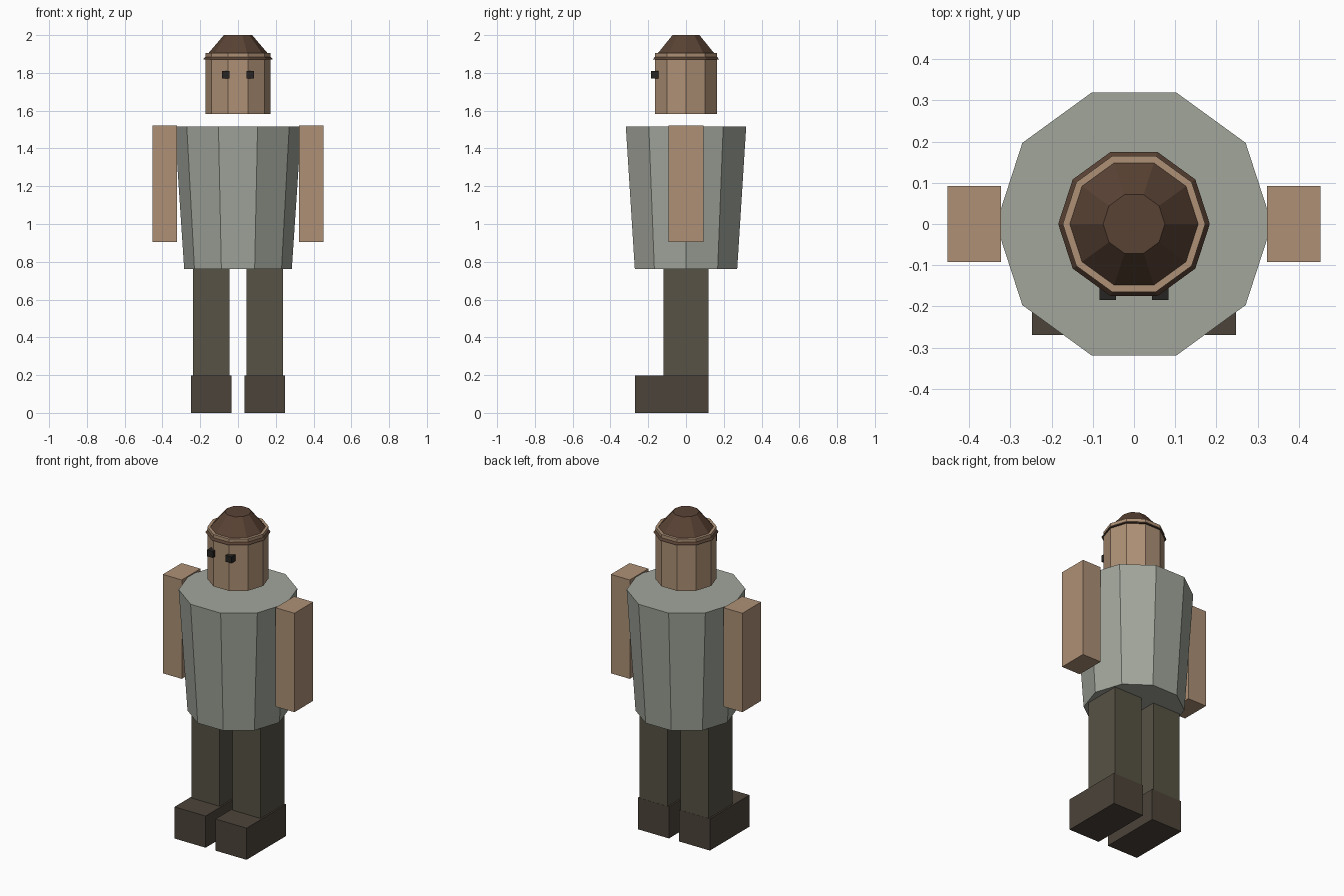
import bpy
import math

if "Cube" in bpy.data.objects:
    bpy.data.objects.remove(bpy.data.objects["Cube"])


def material(name, rgb):
    m = bpy.data.materials.new(name)
    m.diffuse_color = (*rgb, 1.0)
    m.use_nodes = True
    m.node_tree.nodes["Principled BSDF"].inputs["Base Color"].default_value = m.diffuse_color
    return m


SKIN = material("skin", (0.42, 0.28, 0.18))
SHIRT = material("shirt", (0.36, 0.38, 0.33))
TROUSERS = material("trousers", (0.095, 0.085, 0.058))
LEATHER = material("leather", (0.072, 0.057, 0.042))
HAIR = material("hair", (0.10, 0.055, 0.034))
EYES = material("dark", (0.02, 0.018, 0.016))


def box(name, x, y, z, mat):
    """Box from (min, max) ranges on each axis."""
    bpy.ops.mesh.primitive_cube_add(size=1, location=[sum(r) / 2 for r in (x, y, z)])
    o = bpy.context.object
    o.name = name
    o.scale = [r[1] - r[0] for r in (x, y, z)]
    bpy.ops.object.transform_apply(location=False, rotation=False, scale=True)
    o.data.materials.append(mat)


def taper(name, r_bottom, r_top, z0, z1, mat):
    """Ten-sided frustum with corners on the x axis."""
    bpy.ops.mesh.primitive_cone_add(vertices=10, radius1=r_bottom, radius2=r_top,
                                    depth=z1 - z0, location=(0, 0, (z0 + z1) / 2),
                                    rotation=(0, 0, math.pi / 2))
    o = bpy.context.object
    o.name = name
    bpy.ops.object.transform_apply(location=False, rotation=True, scale=False)
    o.data.materials.append(mat)


# Torso, floating head and hair cap
taper("torso", 0.285, 0.335, 0.762, 1.516, SHIRT)
taper("head", 0.173, 0.173, 1.582, 1.905, SKIN)
taper("hair", 0.184, 0.075, 1.872, 2.0, HAIR)

# Paired limbs and eyes
for side, s in (("left", 1), ("right", -1)):
    def span(a, b):
        return tuple(sorted((s * a, s * b)))
    box(side + "_arm", span(0.323, 0.453), (-0.092, 0.092), (0.906, 1.522), SKIN)
    box(side + "_leg", span(0.044, 0.238), (-0.118, 0.118), (0.19, 0.775), TROUSERS)
    box(side + "_boot", span(0.034, 0.248), (-0.27, 0.119), (0.0, 0.197), LEATHER)
    box(side + "_eye", span(0.044, 0.084), (-0.185, -0.145), (1.769, 1.809), EYES)
